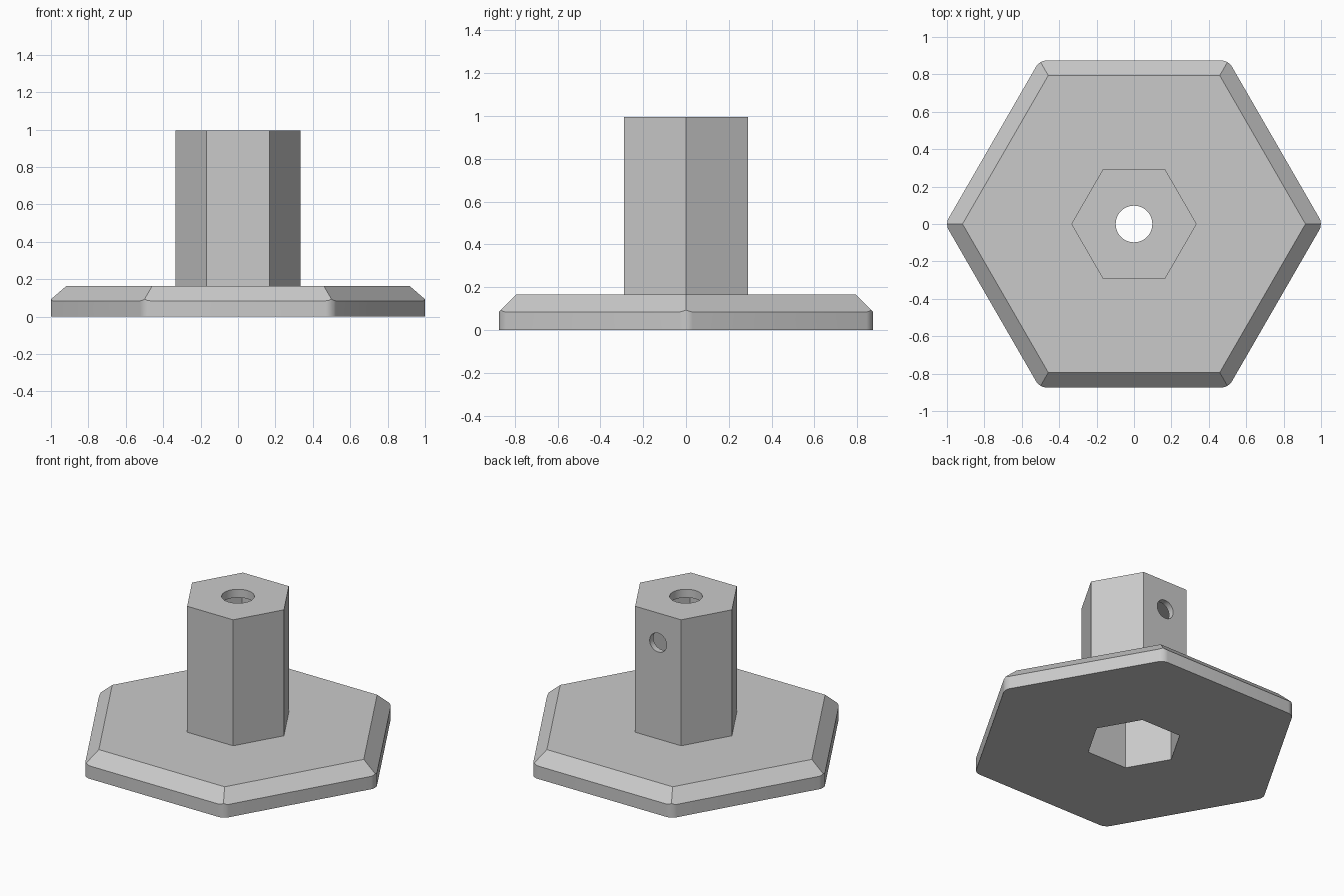
import bpy, bmesh, math
from mathutils import Matrix, Vector

cube = bpy.data.objects.get("Cube")
if cube:
    bpy.data.objects.remove(cube, do_unlink=True)

COS30 = math.cos(math.radians(30))
BASE_APOTHEM, BASE_TOP, CHAMFER = 0.874, 0.165, 0.08
POST_R, POST_TOP = 0.335, 0.995
CAVITY_R, CAVITY_TOP = 0.29, 0.94
BORE_R, SIDE_R, SIDE_Z = 0.098, 0.062, 0.80

grey = bpy.data.materials.new("plain grey")
grey.use_nodes = True
colour = (0.59, 0.59, 0.59, 1)
grey.diffuse_color = colour
grey.node_tree.nodes["Principled BSDF"].inputs["Base Color"].default_value = colour


def make_object(name, bm):
    bmesh.ops.recalc_face_normals(bm, faces=bm.faces)
    mesh = bpy.data.meshes.new(name)
    bm.to_mesh(mesh)
    bm.free()
    mesh.materials.append(grey)
    obj = bpy.data.objects.new(name, mesh)
    bpy.context.collection.objects.link(obj)
    return obj


def prism_mesh(sides, radius, z0, z1):
    """Closed upright prism with its first corner on the x axis."""
    bm = bmesh.new()
    angles = [math.tau * i / sides for i in range(sides)]
    low, high = [[bm.verts.new((radius * math.cos(a), radius * math.sin(a), z))
                  for a in angles] for z in (z0, z1)]
    bm.faces.new(low[::-1])
    bm.faces.new(high)
    for i in range(sides):
        j = (i + 1) % sides
        bm.faces.new((low[i], low[j], high[j], high[i]))
    bm.normal_update()
    return bm


def boolean(target, other, operation):
    """Apply a boolean and remove the helper object."""
    other.hide_render = True
    mod = target.modifiers.new(operation.lower(), 'BOOLEAN')
    mod.operation, mod.solver, mod.object = operation, 'EXACT', other
    bpy.ops.object.select_all(action='DESELECT')
    bpy.context.view_layer.objects.active = target
    target.select_set(True)
    bpy.ops.object.modifier_apply(modifier=mod.name)
    bpy.data.objects.remove(other, do_unlink=True)


# Base: hexagonal plate with rounded corners
bm = prism_mesh(6, BASE_APOTHEM / COS30, 0, BASE_TOP)
uprights = [e for e in bm.edges
            if abs(e.verts[0].co.z - e.verts[1].co.z) > BASE_TOP / 2]
bmesh.ops.bevel(bm, geom=uprights, offset=0.035, offset_type='OFFSET',
                segments=6, profile=0.5, affect='EDGES')

# Base: sloping upper rim, one cut per side
for i in range(6):
    a = math.radians(30 + 60 * i)
    out = Vector((math.cos(a), math.sin(a), 0))
    point = out * BASE_APOTHEM + Vector((0, 0, BASE_TOP - CHAMFER))
    bmesh.ops.bisect_plane(bm, geom=bm.verts[:] + bm.edges[:] + bm.faces[:],
                           plane_co=point, plane_no=out + Vector((0, 0, 1)),
                           clear_outer=True)
    bmesh.ops.holes_fill(bm, edges=[e for e in bm.edges if e.is_boundary])
stand = make_object("hexagonal_stand", bm)

# Post, hollow from below
post = make_object("post", prism_mesh(6, POST_R, 0.05, POST_TOP))
boolean(stand, post, 'UNION')
cavity = make_object("cavity_cutter", prism_mesh(6, CAVITY_R, -0.1, CAVITY_TOP))
boolean(stand, cavity, 'DIFFERENCE')

# Round hole in the top
bore = make_object("bore_cutter", prism_mesh(48, BORE_R, 0.6, 1.1))
boolean(stand, bore, 'DIFFERENCE')

# Round hole through the back wall
bm = prism_mesh(32, SIDE_R, 0.1, 0.4)
bm.transform(Matrix.Translation((0, 0, SIDE_Z)) @ Matrix.Rotation(-math.pi / 2, 4, 'X'))
boolean(stand, make_object("side_cutter", bm), 'DIFFERENCE')

bpy.ops.object.select_all(action='DESELECT')
bpy.context.view_layer.objects.active = stand
stand.select_set(True)
bpy.ops.object.shade_smooth_by_angle(angle=math.radians(25))
